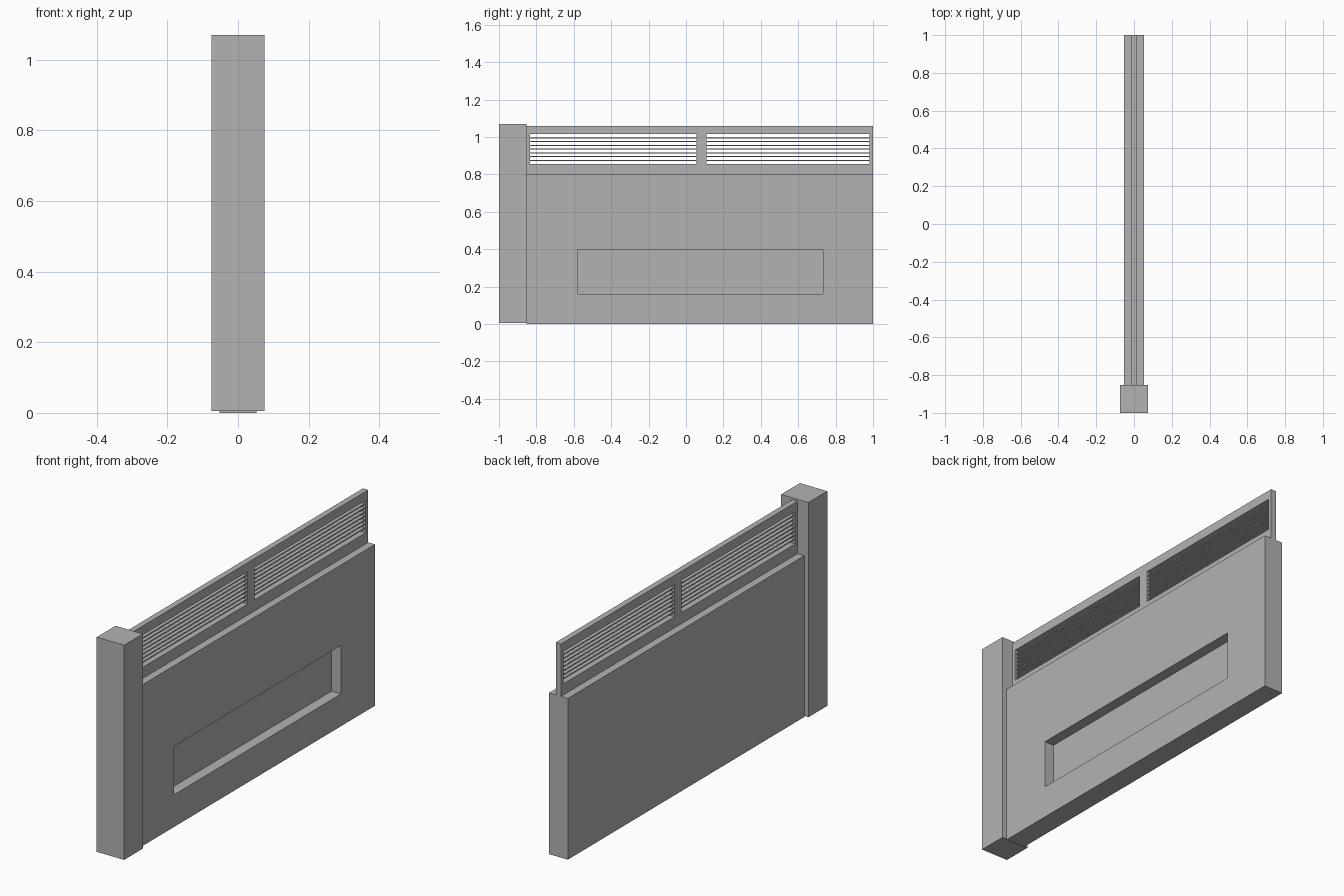
import bpy
import bmesh
from mathutils import Vector

cube = bpy.data.objects.get("Cube")
if cube:
    bpy.data.objects.remove(cube, do_unlink=True)

gray = bpy.data.materials.new("plain gray")
gray.use_nodes = True
gray.diffuse_color = (0.45, 0.45, 0.45, 1)
gray.node_tree.nodes["Principled BSDF"].inputs["Base Color"].default_value = gray.diffuse_color


def finish(name, bm):
    bmesh.ops.recalc_face_normals(bm, faces=bm.faces)
    mesh = bpy.data.meshes.new(name)
    bm.to_mesh(mesh)
    bm.free()
    mesh.materials.append(gray)
    obj = bpy.data.objects.new(name, mesh)
    bpy.context.collection.objects.link(obj)
    return obj


def add_box(bm, half_x, y0, y1, z0, z1):
    verts = bmesh.ops.create_cube(bm, size=1)["verts"]
    for v in verts:
        v.co = Vector((half_x if v.co.x > 0 else -half_x,
                       y1 if v.co.y > 0 else y0,
                       z1 if v.co.z > 0 else z0))


POST_BACK = -0.853
WALL_TOP = 0.80

# End post, standing just above the wall's base line
bm = bmesh.new()
add_box(bm, 0.075, -1, POST_BACK, 0.005, 1.07)
finish("end_post", bm)

# Solid wall with a long recess sunk into its left side
bm = bmesh.new()
add_box(bm, 0.052, POST_BACK, 1, 0, WALL_TOP)
bm.normal_update()
panel = max(bm.faces, key=lambda f: f.normal.x)
bmesh.ops.inset_individual(bm, faces=[panel], thickness=0.1)
center = panel.calc_center_median()
for v in panel.verts:
    v.co.y = 0.733 if v.co.y > center.y else -0.577
    v.co.z = 0.40 if v.co.z > center.z else 0.16
floor = bmesh.ops.extrude_discrete_faces(bm, faces=[panel])["faces"][0]
bmesh.ops.translate(bm, verts=floor.verts, vec=(-0.052, 0, 0))
finish("recessed_wall", bm)

# Vent frame: a thin sheet of cells with two openings, given thickness
ys = [POST_BACK, -0.835, 0.055, 0.11, 0.98, 1]
zs = [WALL_TOP, 0.855, 1.015, 1.06]
half = 0.0145
bm = bmesh.new()
for i in range(len(ys) - 1):
    for j in range(len(zs) - 1):
        if j == 1 and i in (1, 3):
            continue
        corners = [(i, j), (i + 1, j), (i + 1, j + 1), (i, j + 1)]
        bm.faces.new([bm.verts.new((-half, ys[a], zs[b])) for a, b in corners])
bmesh.ops.remove_doubles(bm, verts=bm.verts, dist=0.0001)
sheet = bmesh.ops.extrude_face_region(bm, geom=bm.faces[:], use_keep_orig=True)
moved = [g for g in sheet["geom"] if isinstance(g, bmesh.types.BMVert)]
bmesh.ops.translate(bm, verts=moved, vec=(2 * half, 0, 0))
finish("vent_frame", bm)

# Thin horizontal slats across both openings
gaps = 8
pitch = (zs[2] - zs[1]) / gaps
for name, k in (("front_slats", 1), ("back_slats", 3)):
    bm = bmesh.new()
    for n in range(1, gaps):
        z = zs[1] + n * pitch
        add_box(bm, 0.0085, ys[k], ys[k + 1], z - 0.0028, z + 0.0028)
    finish(name, bm)
